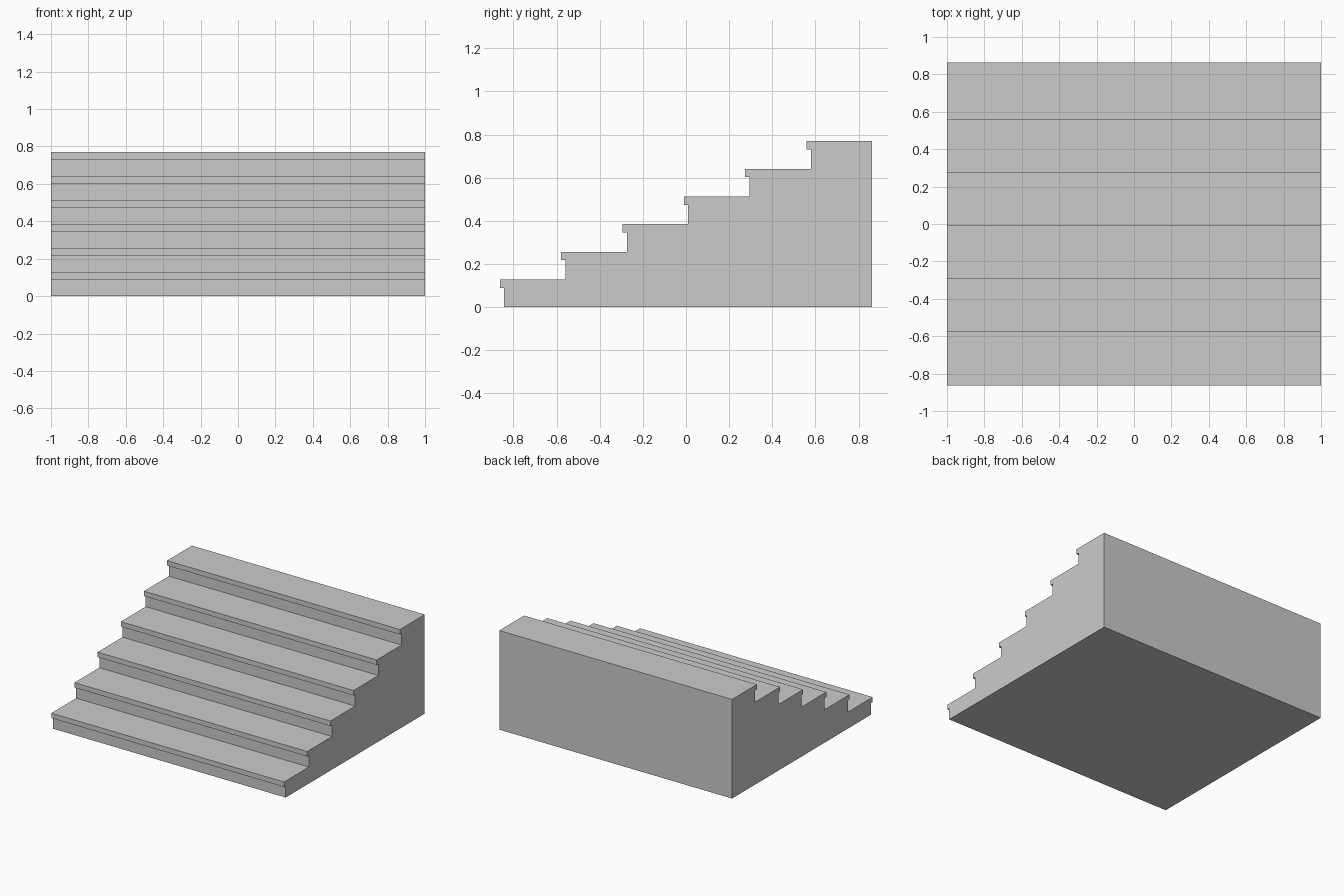
import bpy
import bmesh

if "Cube" in bpy.data.objects:
    bpy.data.objects.remove(bpy.data.objects["Cube"])

STEPS = 6
WIDTH = 2.0
RISE = 0.1283      # height of one step
GOING = 0.2843     # depth of one step
OVERHANG = 0.02    # how far each tread lip projects
LIP = 0.0385       # thickness of the tread lip
DEPTH = STEPS * GOING + OVERHANG

# Stepped side profile (y, z), climbing from front to back
profile = []
for i in range(STEPS):
    nose = -DEPTH / 2 + i * GOING
    riser = nose + OVERHANG
    top = (i + 1) * RISE
    profile += [(riser, i * RISE), (riser, top - LIP), (nose, top - LIP), (nose, top)]
profile += [(DEPTH / 2, STEPS * RISE), (DEPTH / 2, 0)]

# Extrude the profile across the full width
bm = bmesh.new()
side = bm.faces.new([bm.verts.new((-WIDTH / 2, y, z)) for y, z in profile])
result = bmesh.ops.extrude_face_region(bm, geom=[side], use_keep_orig=True)
moved = [v for v in result["geom"] if isinstance(v, bmesh.types.BMVert)]
bmesh.ops.translate(bm, verts=moved, vec=(WIDTH, 0, 0))
bmesh.ops.recalc_face_normals(bm, faces=bm.faces)

mesh = bpy.data.meshes.new("staircase")
bm.to_mesh(mesh)
bm.free()
staircase = bpy.data.objects.new("staircase", mesh)
bpy.context.collection.objects.link(staircase)
